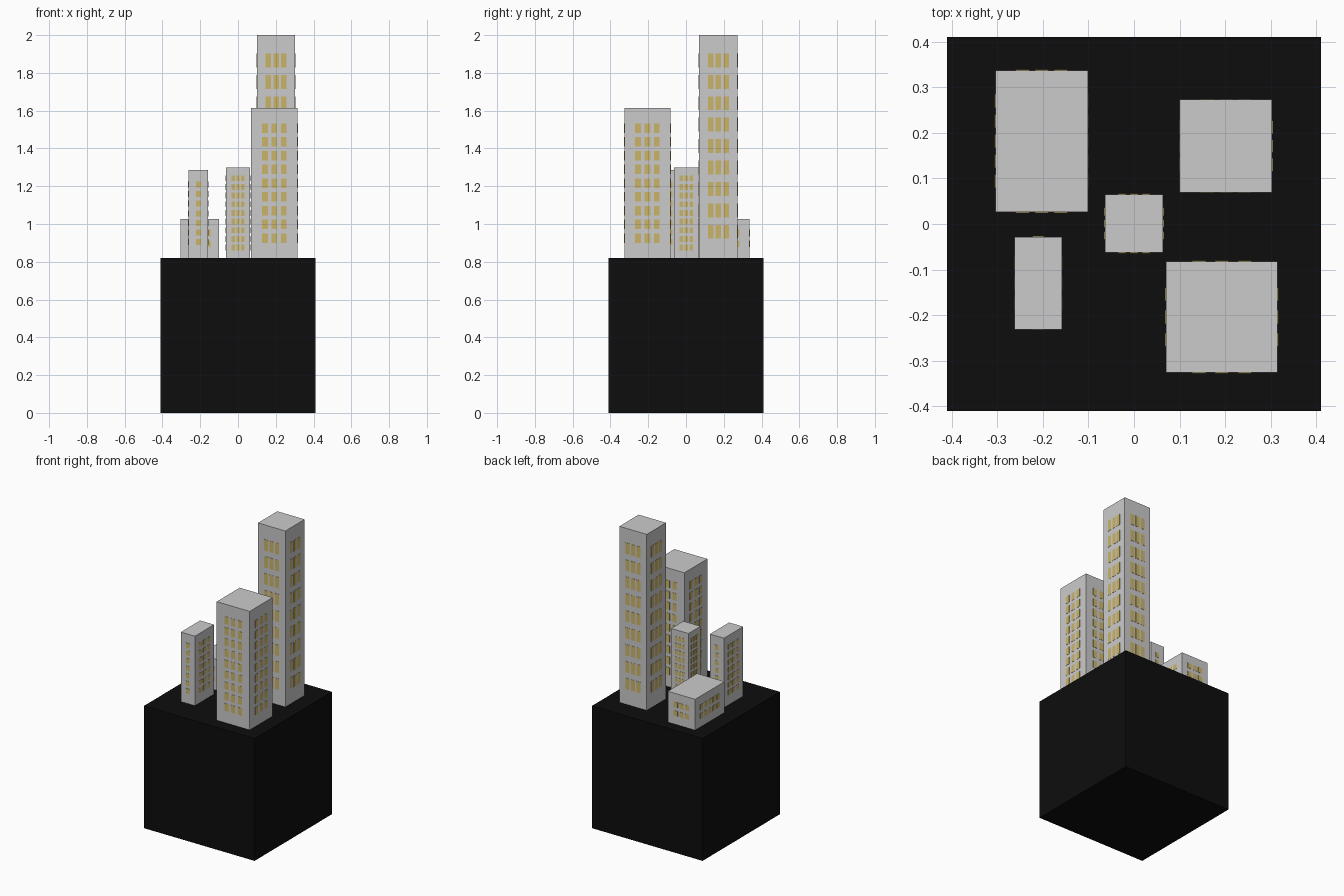
import bpy, bmesh
from mathutils import Vector

if "Cube" in bpy.data.objects:
    bpy.data.objects.remove(bpy.data.objects["Cube"])

BASE_TOP = 0.82
PROUD = 0.0015


def material(name, color):
    m = bpy.data.materials.new(name)
    m.diffuse_color = color
    m.use_nodes = True
    m.node_tree.nodes["Principled BSDF"].inputs["Base Color"].default_value = m.diffuse_color
    return m


BLACK = material("black", (0.004, 0.004, 0.004, 1))
YELLOW = material("window_yellow", (0.60, 0.46, 0.14, 1))


def add_box(bm, lo, hi):
    lo, hi = Vector(lo), Vector(hi)
    for v in bmesh.ops.create_cube(bm, size=1)["verts"]:
        v.co = Vector(a * b for a, b in zip(v.co, hi - lo)) + (lo + hi) / 2


def finish(bm, name, mat=None):
    mesh = bpy.data.meshes.new(name)
    bm.to_mesh(mesh)
    bm.free()
    if mat:
        mesh.materials.append(mat)
    bpy.context.collection.objects.link(bpy.data.objects.new(name, mesh))


def spread(mid, n, pitch):
    return [mid + (i - (n - 1) / 2) * pitch for i in range(n)]


def building(name, x, y, top, rows, z, win_h, cols_x, cols_y):
    """cols_x / cols_y: (count, window width, pitch) on the front/back and side walls."""
    bm = bmesh.new()
    add_box(bm, (x[0], y[0], BASE_TOP), (x[1], y[1], top))
    finish(bm, name)
    # thin window panes on all four walls
    bm = bmesh.new()
    pitch = (z[1] - z[0] - win_h) / (rows - 1)
    for zc in spread(sum(z) / 2, rows, pitch):
        z0, z1 = zc - win_h / 2, zc + win_h / 2
        n, w, p = cols_x
        for c in spread(sum(x) / 2, n, p):
            for wall in y:
                add_box(bm, (c - w / 2, wall - PROUD, z0), (c + w / 2, wall + PROUD, z1))
        n, w, p = cols_y
        for c in spread(sum(y) / 2, n, p):
            for wall in x:
                add_box(bm, (wall - PROUD, c - w / 2, z0), (wall + PROUD, c + w / 2, z1))
    finish(bm, name + "_windows", YELLOW)


# black base block
bm = bmesh.new()
add_box(bm, (-0.41, -0.41, 0), (0.41, 0.41, BASE_TOP))
finish(bm, "base_block", BLACK)

# five towers
building("tallest_tower", (0.10, 0.303), (0.069, 0.273), 2.0, 9, (0.922, 1.903), 0.074,
         (3, 0.029, 0.041), (3, 0.029, 0.041))
building("wide_tower", (0.07, 0.315), (-0.326, -0.082), 1.615, 9, (0.90, 1.533), 0.05,
         (3, 0.030, 0.050), (3, 0.030, 0.050))
building("centre_tower", (-0.064, 0.064), (-0.063, 0.065), 1.30, 9, (0.86, 1.258), 0.031,
         (3, 0.018, 0.026), (3, 0.018, 0.026))
building("narrow_tower", (-0.262, -0.158), (-0.231, -0.028), 1.286, 7, (0.888, 1.225), 0.032,
         (1, 0.026, 0.04), (3, 0.028, 0.044))
building("low_block", (-0.304, -0.101), (0.026, 0.337), 1.027, 2, (0.877, 0.97), 0.035,
         (3, 0.030, 0.042), (5, 0.030, 0.044))
